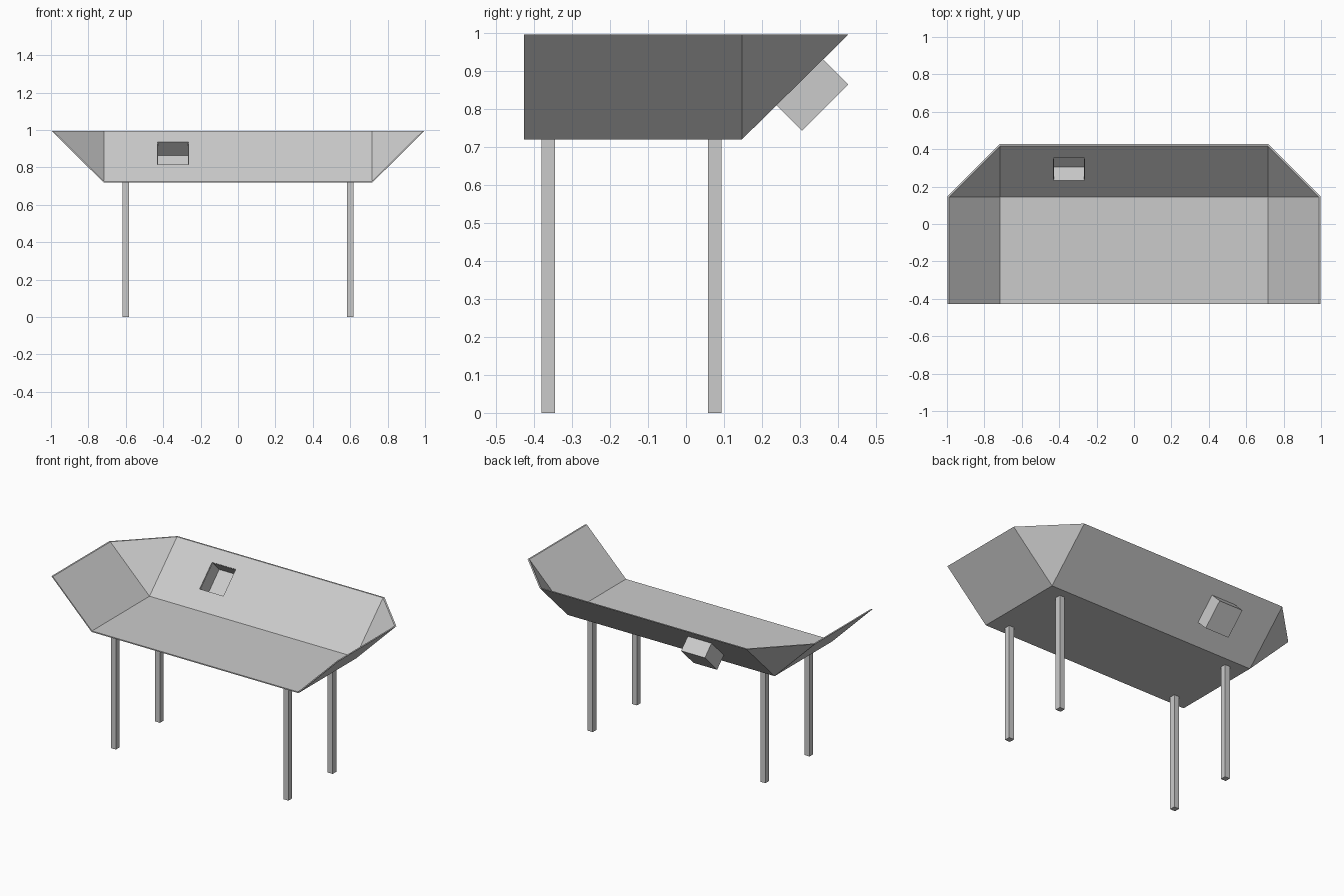
import bpy, bmesh
from math import radians
from mathutils import Matrix

if "Cube" in bpy.data.objects:
    bpy.data.objects.remove(bpy.data.objects["Cube"])

def finish(name, bm):
    bmesh.ops.recalc_face_normals(bm, faces=bm.faces)
    me = bpy.data.meshes.new(name)
    bm.to_mesh(me)
    bm.free()
    ob = bpy.data.objects.new(name, me)
    bpy.context.collection.objects.link(ob)
    return ob

def box(name, center, size, rot=None, open_top=False):
    bm = bmesh.new()
    bmesh.ops.create_cube(bm, size=1)
    if open_top:
        bmesh.ops.delete(bm, geom=[f for f in bm.faces if f.normal.z > 0.9], context='FACES')
    bm.transform(Matrix.Translation(center) @ (rot or Matrix()) @ Matrix.Diagonal((*size, 1)))
    return finish(name, bm)

FRONT, TOP = -0.427, 0.996

def shell(bm, x, xt, y, yt, z):
    """Corner loops of one skin of the tray: floor and rim."""
    floor = [(-x, FRONT, z), (-x, y, z), (x, y, z), (x, FRONT, z)]
    rim = [(-xt, FRONT, TOP), (-xt, y, TOP), (-x, yt, TOP),
           (x, yt, TOP), (xt, y, TOP), (xt, FRONT, TOP)]
    f = [bm.verts.new(p) for p in floor]
    r = [bm.verts.new(p) for p in rim]
    for face in (f, (f[0], f[1], r[1], r[0]), (f[1], r[2], r[1]),
                 (f[1], f[2], r[3], r[2]), (f[2], r[4], r[3]), (f[2], f[3], r[5], r[4])):
        bm.faces.new(face)
    return [f[0]] + r + [f[3]]

# Thin sloped tray, open at the front
bm = bmesh.new()
outer = shell(bm, 0.719, 0.998, 0.147, 0.427, 0.72)
inner = shell(bm, 0.716, 0.988, 0.144, 0.417, 0.727)
for i in range(8):
    j = (i + 1) % 8
    bm.faces.new((outer[i], outer[j], inner[j], inner[i]))
tray = finish("tray", bm)

# Pocket hole through the back wall
tilt = Matrix.Rotation(radians(45), 4, 'X')
mouth = Matrix.Translation((-0.3475, 0.299, 0.871)) @ tilt
cutter = box("pocket_cutter", mouth.translation, (0.165, 0.172, 0.06), tilt)
cutter.hide_render = True
cutter.hide_viewport = True
cut = tray.modifiers.new("pocket_hole", 'BOOLEAN')
cut.operation = 'DIFFERENCE'
cut.solver = 'EXACT'
cut.object = cutter

# Open box hanging behind the wall
pocket = box("pocket", mouth.to_3x3().to_4x4() @ Matrix.Translation((0, 0, -0.0475)).translation
             + mouth.translation, (0.165, 0.172, 0.095), tilt, open_top=True)
thick = pocket.modifiers.new("thickness", 'SOLIDIFY')
thick.thickness = 0.002
thick.offset = -1

# Four square legs
for side, x in (("left", -0.6), ("right", 0.6)):
    for end, y in (("front", -0.363), ("back", 0.076)):
        box(f"{end}_{side}_leg", (x, y, 0.361), (0.035, 0.036, 0.722))
